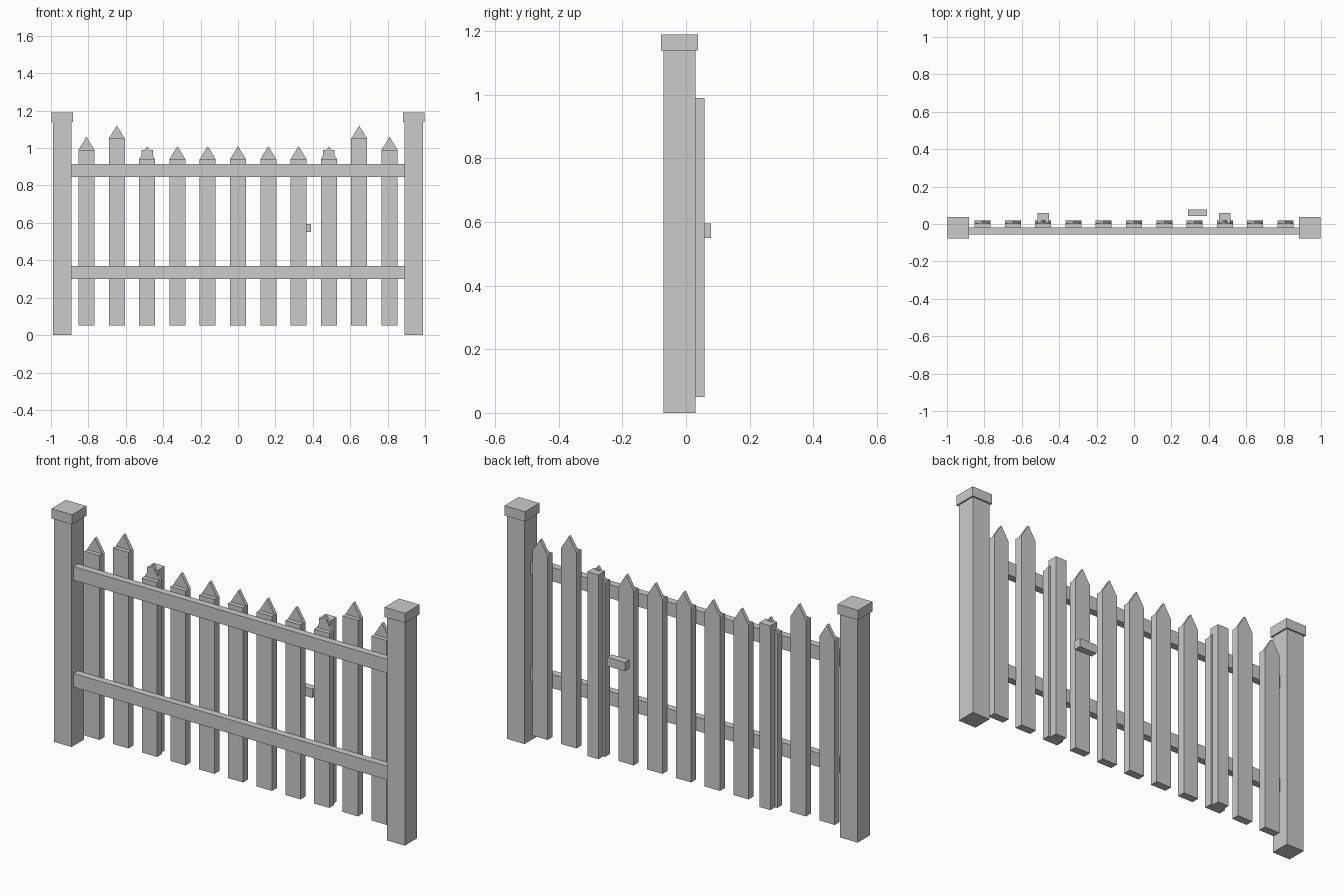
import bpy, bmesh

if "Cube" in bpy.data.objects:
    bpy.data.objects.remove(bpy.data.objects["Cube"])


def mesh_object(name, verts, faces):
    mesh = bpy.data.meshes.new(name)
    mesh.from_pydata(verts, [], faces)
    bm = bmesh.new()
    bm.from_mesh(mesh)
    bmesh.ops.recalc_face_normals(bm, faces=bm.faces)
    bm.to_mesh(mesh)
    bm.free()
    obj = bpy.data.objects.new(name, mesh)
    bpy.context.collection.objects.link(obj)
    return obj


def prism(name, profile, y0, y1):
    """Extrude an x-z outline from y0 to y1."""
    n = len(profile)
    verts = [(x, y, z) for y in (y0, y1) for x, z in profile]
    faces = [tuple(range(n)), tuple(range(n, 2 * n))]
    faces += [(i, (i + 1) % n, n + (i + 1) % n, n + i) for i in range(n)]
    return mesh_object(name, verts, faces)


def box(name, x0, x1, y0, y1, z0, z1):
    return prism(name, [(x0, z0), (x1, z0), (x1, z1), (x0, z1)], y0, y1)


# End posts with caps, and the gate stiles, on both sides
for side, s in (("left", -1), ("right", 1)):
    c = 0.94 * s
    box(f"{side}_post", c - 0.05, c + 0.05, -0.07, 0.03, 0.0, 1.14)
    box(f"{side}_post_cap", s * 0.94 - 0.058, s * 0.94 + 0.058, -0.078, 0.038, 1.14, 1.19)
    c = 0.485 * s
    box(f"{side}_gate_stile", c - 0.031, c + 0.031, 0.005, 0.058, 0.05, 0.99)

# Horizontal rails
box("lower_rail", -0.89, 0.89, -0.055, -0.018, 0.30, 0.37)
box("upper_rail", -0.89, 0.89, -0.055, -0.018, 0.845, 0.915)

# Pickets with thinner pointed tips flush with the back
half = 0.043
for i in range(11):
    x = (i - 5) * 0.162
    top = {0: 0.99, 1: 1.05}.get(min(i, 10 - i), 0.94)
    box(f"picket_{i + 1}", x - half, x + half, -0.02, 0.02, 0.05, top)
    prism(f"picket_tip_{i + 1}",
          [(x - half, top), (x + half, top), (x, top + 0.07)], 0.002, 0.02)

# Latch bar behind the gate
box("latch", 0.29, 0.39, 0.042, 0.078, 0.55, 0.595)
